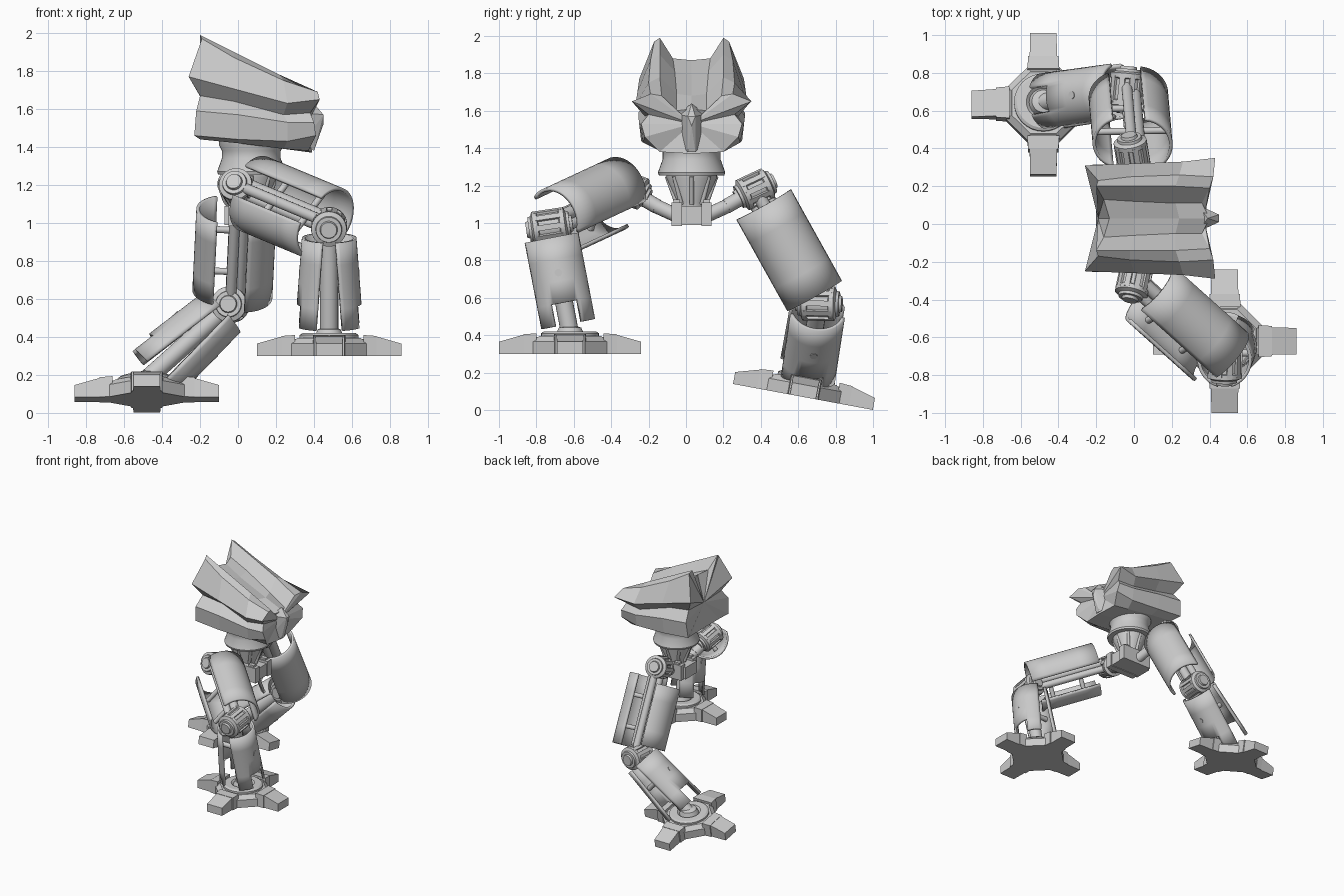
import bpy, bmesh, math
from mathutils import Matrix, Vector

if "Cube" in bpy.data.objects:
    bpy.data.objects.remove(bpy.data.objects["Cube"])

MID_Y = 0.03


def finish(name, bm, matrix=None, smooth=True):
    bmesh.ops.recalc_face_normals(bm, faces=bm.faces)
    mesh = bpy.data.meshes.new(name)
    bm.to_mesh(mesh)
    bm.free()
    ob = bpy.data.objects.new(name, mesh)
    bpy.context.collection.objects.link(ob)
    if matrix is not None:
        ob.matrix_world = matrix
    if smooth:
        bpy.ops.object.select_all(action='DESELECT')
        ob.select_set(True)
        bpy.context.view_layer.objects.active = ob
        bpy.ops.object.shade_smooth_by_angle(angle=math.radians(30))
    return ob


def frame(origin, axis, hint=(1, 0, 0)):
    """Local z runs along axis, local x points towards hint."""
    z = Vector(axis).normalized()
    x = Vector(hint)
    x = (x - z * x.dot(z)).normalized()
    y = z.cross(x)
    m = Matrix((x, y, z)).transposed().to_4x4()
    m.translation = Vector(origin)
    return m


def lathe(name, profile, matrix, sides=32):
    bm = bmesh.new()
    rings = [[bm.verts.new((r * math.cos(2 * math.pi * i / sides), r * math.sin(2 * math.pi * i / sides), z))
              for i in range(sides)] for r, z in profile]
    for a, b in zip(rings, rings[1:]):
        for i in range(sides):
            j = (i + 1) % sides
            bm.faces.new((a[i], a[j], b[j], b[i]))
    bm.faces.new(rings[0])
    bm.faces.new(rings[-1])
    return finish(name, bm, matrix)


def rod(name, a, b, r):
    a, b = Vector(a), Vector(b)
    hint = (0, 1, 0) if abs((b - a).normalized().x) > 0.8 else (1, 0, 0)
    return lathe(name, [(r, 0), (r, (b - a).length)], frame(a, b - a, hint), 20)


def box(name, x0, x1, w, z0, z1, matrix, end_w=None, end_z=None):
    """Block along local x, optionally tapered at the x1 end."""
    end_w, end_z = end_w or w, end_z or z1
    bm = bmesh.new()
    a, b = [[bm.verts.new((x, s * ww / 2, z)) for s, z in ((-1, z0), (1, z0), (1, zt), (-1, zt))]
            for x, ww, zt in ((x0, w, z1), (x1, end_w, end_z))]
    bm.faces.new(a)
    bm.faces.new(b)
    for i in range(4):
        bm.faces.new((a[i], a[i - 1], b[i - 1], b[i]))
    return finish(name, bm, matrix, False)


def joint(name, center, axis, r, length):
    h = length / 2
    m = frame(center, axis)
    half = [(r * .45, h + .015), (r * .5, h), (r * .72, h), (r * .75, h - .015), (r, h - .025), (r, h - .05), (r * .88, h - .055)]
    lathe(name, half + [(rr, -z) for rr, z in reversed(half)], m)
    for k in range(10):
        box(name + "_rib", r * .8, r, .03, -h + .035, h - .035, m @ Matrix.Rotation(k * math.pi / 5, 4, 'Z'))


def shell(name, matrix, r, off, arc, t0, t1, flip=False, notch=False, flare=0.0):
    """Curved armour plate around local z, bulging to +x or -x."""
    n, rows = 20, 4
    side = -1 if flip else 1
    bm = bmesh.new()
    grid = []
    for j in range(rows + 1):
        f = j / rows
        row = []
        for i in range(n + 1):
            a = math.radians(arc) * (i / n - .5)
            row.append(bm.verts.new((side * (off + flare * f + r * math.cos(a)), r * math.sin(a), t0 + (t1 - t0) * f)))
        grid.append(row)
    for j in range(rows):
        for i in range(n):
            if notch and j == rows - 1 and 6 <= i < 14:
                continue
            bm.faces.new((grid[j][i], grid[j][i + 1], grid[j + 1][i + 1], grid[j + 1][i]))
    ob = finish(name, bm, matrix)
    mod = ob.modifiers.new("thickness", 'SOLIDIFY')
    mod.thickness = .018
    mod.offset = 0


def foot(name, matrix):
    # Octagonal hub with raised ring and ankle cup
    lathe(name + "_hub", [(.215, 0), (.215, .065), (.18, .095)], matrix @ Matrix.Rotation(math.pi / 8, 4, 'Z'), 8)
    lathe(name + "_ring", [(.155, .08), (.155, .11), (.14, .12), (.09, .12), (.075, .105), (.06, .14), (.03, .15)], matrix)
    for k in range(4):
        m = matrix @ Matrix.Rotation(k * math.pi / 2, 4, 'Z')
        box(name + "_toe_base", .15, .19, .14, .005, .09, m)
        box(name + "_toe_collar", .18, .25, .17, 0, .11, m, .16, .105)
        box(name + "_toe_tip", .24, .38, .145, 0, .105, m, .14, .065)


def leg(name, hip, hip_axis, knee, knee_axis, foot_m, thigh_f, shin_f):
    hip, knee = Vector(hip), Vector(knee)
    ankle = foot_m @ Vector((0, 0, .11))
    joint(name + "_hip_joint", hip, hip_axis, .088, .2)
    joint(name + "_knee_joint", knee, knee_axis, .093, .22)
    # Thigh: twin rods and two plates
    m = frame(hip, knee - hip, thigh_f)
    length = (knee - hip).length
    for s in (-1, 1):
        rod(name + "_thigh_rod", m @ Vector((0, s * .045, .03)), m @ Vector((0, s * .045, length - .03)), .028)
    rod(name + "_thigh_piston", m @ Vector((.04, 0, .05)), m @ Vector((.04, 0, length - .05)), .035)
    shell(name + "_thigh_front_plate", m, .16, .05, 165, .09, .65)
    shell(name + "_thigh_rear_plate", m, .15, .045, 140, .13, .62, flip=True)
    for t in (.25, .5):
        rod(name + "_thigh_bracket", m @ Vector((-.18, 0, t)), m @ Vector((.19, 0, t)), .018)
    # Shin: post and two notched plates
    m = frame(knee, ankle - knee, shin_f)
    length = (ankle - knee).length
    rod(name + "_shin_post", knee, ankle, .048)
    for s in (-1, 1):
        rod(name + "_shin_bracket", m @ Vector((0, 0, .25)), m @ Vector((s * .16, 0, .25)), .02)
        shell(name + "_shin_plate", m, .145, -.01, 145, .06, length - .05, flip=s < 0, notch=True, flare=.035)
    foot(name + "_foot", foot_m)


# Head: faceted loft of mirrored half sections (x, half width, z) from top to bottom
sections = [
    [(-.13, 0, 1.87), (-.16, .10, 1.88), (-.20, .17, 1.99), (-.19, .20, 1.97), (-.26, .28, 1.77),
     (-.20, .22, 1.67), (-.22, .285, 1.59), (-.23, .27, 1.46), (-.20, .19, 1.44), (-.20, 0, 1.44)],
    [(.00, 0, 1.79), (.00, .09, 1.81), (-.02, .17, 1.90), (-.02, .22, 1.87), (.00, .29, 1.70),
     (-.02, .21, 1.64), (.00, .285, 1.57), (.00, .27, 1.44), (.00, .19, 1.42), (.00, 0, 1.42)],
    [(.24, 0, 1.68), (.22, .08, 1.69), (.22, .17, 1.78), (.24, .23, 1.75), (.26, .30, 1.63),
     (.24, .25, 1.57), (.26, .28, 1.53), (.26, .26, 1.43), (.24, .18, 1.39), (.24, 0, 1.39)],
    [(.40, 0, 1.61), (.36, .08, 1.60), (.40, .16, 1.68), (.42, .22, 1.69), (.43, .32, 1.65),
     (.38, .23, 1.58), (.40, .27, 1.53), (.41, .25, 1.46), (.37, .17, 1.38), (.39, 0, 1.37)],
]
bm = bmesh.new()
rings = []
for half in sections:
    full = half + [(x, -h, z) for x, h, z in reversed(half[1:-1])]
    rings.append([bm.verts.new((x, MID_Y + h, z)) for x, h, z in full])
for a, b in zip(rings, rings[1:]):
    for i in range(len(a)):
        bm.faces.new((a[i - 1], a[i], b[i], b[i - 1]))
for ring, tip in ((rings[0], (-.19, MID_Y, 1.65)), (rings[-1], (.37, MID_Y, 1.53))):
    v = bm.verts.new(tip)
    for i in range(len(ring)):
        bm.faces.new((ring[i - 1], ring[i], v))
finish("head", bm, smooth=False)

# Nose ridge at the front of the head
bm = bmesh.new()
for x, y, z in ((.39, 0, 1.64), (.45, .02, 1.57), (.45, -.02, 1.57), (.45, 0, 1.52), (.40, .02, 1.38),
                (.40, -.02, 1.38), (.34, .07, 1.58), (.34, -.07, 1.58), (.34, .06, 1.42), (.34, -.06, 1.42)):
    bm.verts.new((x, MID_Y + y, z))
bmesh.ops.convex_hull(bm, input=bm.verts)
finish("nose", bm, smooth=False)

# Neck collar and tapering waist
base = Matrix.Translation((.07, MID_Y, 0))
lathe("neck_collar", [(.17, 1.45), (.17, 1.41), (.155, 1.38), (.155, 1.34), (.18, 1.27), (.175, 1.255), (.13, 1.255)], base, 40)
lathe("waist", [(.135, 1.27), (.135, 1.24), (.075, 1.11), (.075, 1.06)], base)
for k in range(8):
    a = k * math.pi / 4
    rod("waist_rib", (.07 + .132 * math.cos(a), MID_Y + .132 * math.sin(a), 1.25),
        (.07 + .078 * math.cos(a), MID_Y + .078 * math.sin(a), 1.1), .012)

# Pelvis block with side clamps and arms to the hips
box("pelvis", -.14, .14, .15, .99, 1.09, base)
for s in (-1, 1):
    clamp = Matrix.Translation((.07, MID_Y + s * .08, 0))
    box("pelvis_clamp", -.12, .15, .055, .985, 1.11, clamp)
    for x in (-.07, .1):
        box("pelvis_bolt", x - .025, x + .025, .035, 1.1, 1.125, clamp)
    rod("hip_arm", (.06, MID_Y + s * .08, 1.04), (.03, MID_Y + s * .19, 1.09), .038)
    rod("hip_arm_end", (.03, MID_Y + s * .185, 1.088), (.0, MID_Y + s * .31, 1.16), .04)

# Two legs in a walking pose
leg("raised_leg", (0, -.30, 1.18), (-.2, -.92, .35), (.48, -.73, .98), (.02, 1, .15),
    Matrix.Translation((.48, -.62, .30)), (.6, .25, .75), (1, 0, 0))
leg("lower_leg", (-.01, .37, 1.18), (-.15, .9, .42), (-.04, .71, .57), (.1, 1, -.03),
    Matrix.Translation((-.48, .625, .07)) @ Matrix.Rotation(math.radians(-10.5), 4, 'X'), (1, 0, 0), (.66, 0, -.75))
